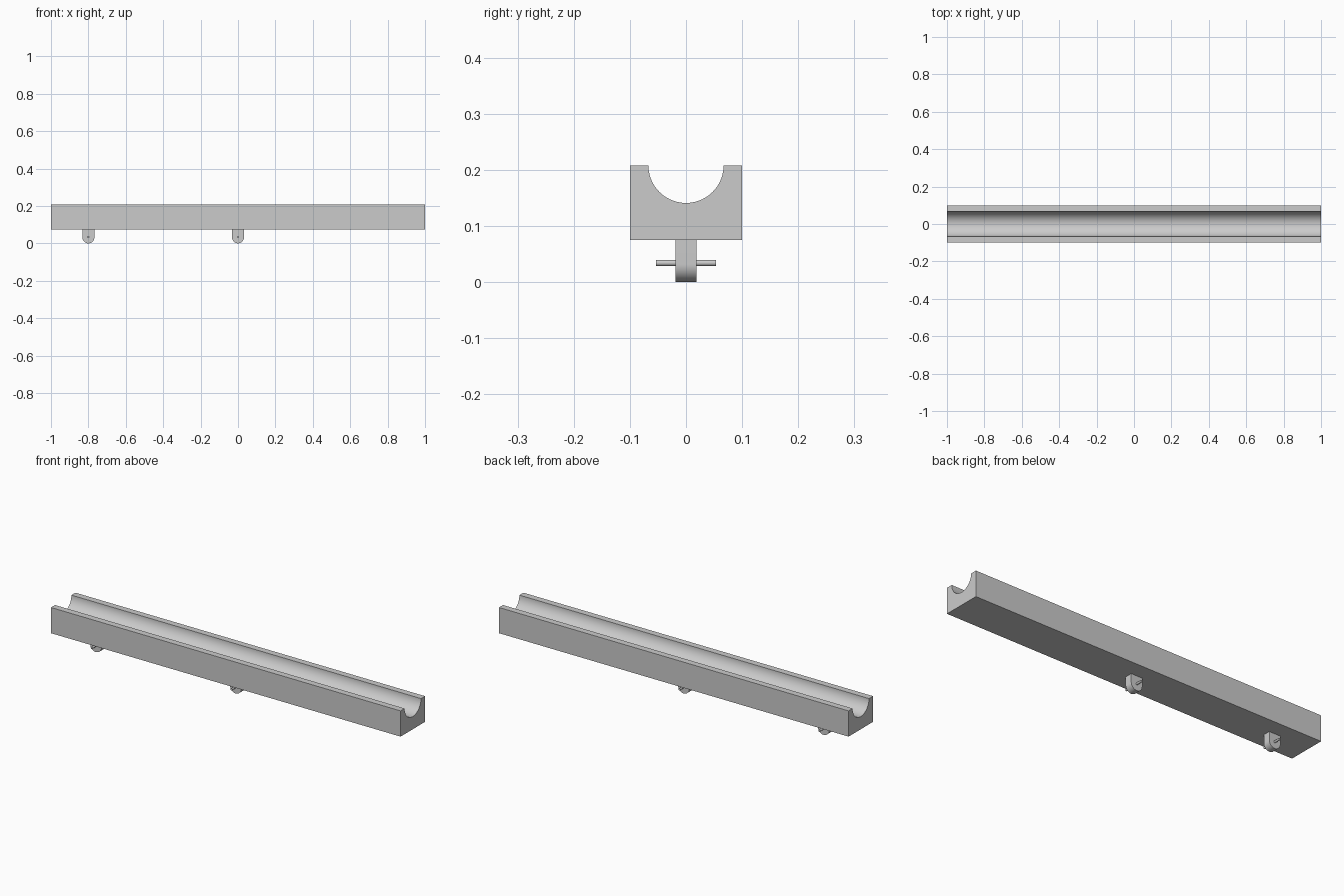
import bpy, bmesh
from math import pi, sin, cos, radians

if "Cube" in bpy.data.objects:
    bpy.data.objects.remove(bpy.data.objects["Cube"])


def extrude_profile(name, points, to_3d, half):
    """Closed 2D profile extruded symmetrically from -half to +half."""
    bm = bmesh.new()
    ends = [[bm.verts.new(to_3d(a, b, s * half)) for a, b in points] for s in (-1, 1)]
    n = len(points)
    for i in range(n):
        j = (i + 1) % n
        bm.faces.new((ends[0][i], ends[0][j], ends[1][j], ends[1][i]))
    bm.faces.new(ends[0])
    bm.faces.new(ends[1])
    bmesh.ops.recalc_face_normals(bm, faces=bm.faces)
    mesh = bpy.data.meshes.new(name)
    bm.to_mesh(mesh)
    bm.free()
    obj = bpy.data.objects.new(name, mesh)
    bpy.context.collection.objects.link(obj)
    bpy.ops.object.select_all(action='DESELECT')
    obj.select_set(True)
    bpy.context.view_layer.objects.active = obj
    bpy.ops.object.shade_smooth_by_angle(angle=radians(30))
    return obj


def arc(ca, cb, r, start, end, n):
    return [(ca + r * cos(start + (end - start) * i / n),
             cb + r * sin(start + (end - start) * i / n)) for i in range(n + 1)]


BOTTOM, TOP = 0.075, 0.208

# Long rail with a half-round channel along its top
rail = [(-0.1, TOP), (-0.1, BOTTOM), (0.1, BOTTOM), (0.1, TOP)]
rail += arc(0, TOP, 0.067, 0, -pi, 48)
extrude_profile("channel_rail", rail, lambda y, z, x: (x, y, z), 1.0)

# Two round-ended lugs below, each with a cross pin
for label, x0 in (("end", -0.8), ("middle", 0.0)):
    place = lambda a, b, y: (x0 + a, y, b)
    lug = [(0.032, BOTTOM), (-0.032, BOTTOM)] + arc(0, 0.032, 0.032, pi, 2 * pi, 32)
    extrude_profile(label + "_lug", lug, place, 0.019)
    pin = arc(0, 0.034, 0.0055, 0, 2 * pi, 24)[:-1]
    extrude_profile(label + "_pin", pin, place, 0.0535)
